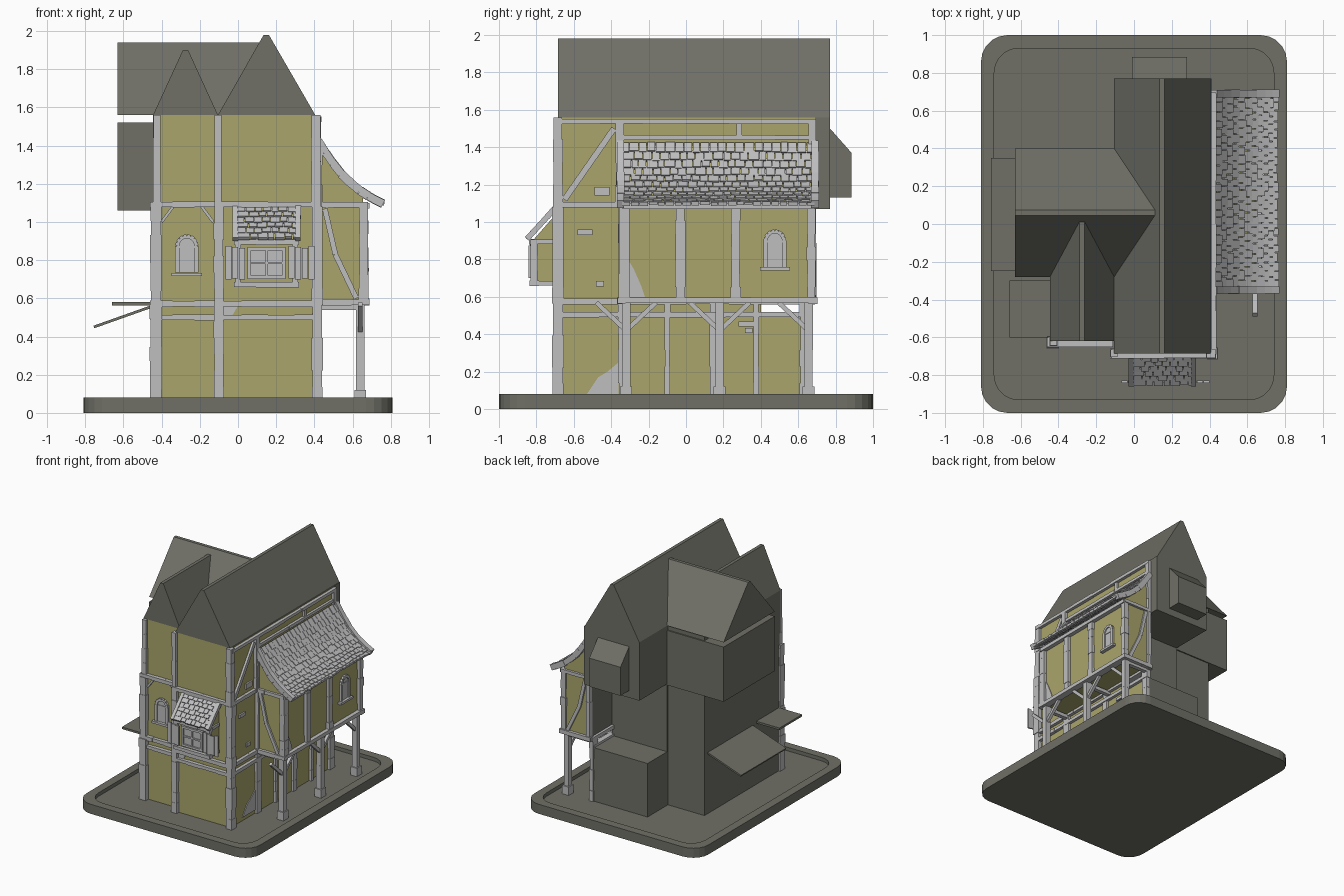
import bpy, bmesh, math, random
from mathutils import Vector, Matrix

random.seed(4)
if "Cube" in bpy.data.objects:
    bpy.data.objects.remove(bpy.data.objects["Cube"])


def material(name, rgb):
    m = bpy.data.materials.new(name)
    m.use_nodes = True
    m.diffuse_color = (*rgb, 1)
    m.node_tree.nodes["Principled BSDF"].inputs["Base Color"].default_value = (*rgb, 1)
    return m


SLATE = material("dark slate", (0.16, 0.16, 0.135))
PLASTER = material("ochre plaster", (0.40, 0.375, 0.15))
TRIM = material("pale trim", (0.52, 0.52, 0.53))
X, Y, Z = Vector((1, 0, 0)), Vector((0, 1, 0)), Vector((0, 0, 1))


def finish(name, bm, *mats, rule=None):
    bmesh.ops.recalc_face_normals(bm, faces=bm.faces)
    if rule:
        for f in bm.faces:
            f.normal_update()
            f.material_index = int(rule(f.normal))
    me = bpy.data.meshes.new(name)
    bm.to_mesh(me)
    bm.free()
    for m in mats:
        me.materials.append(m)
    ob = bpy.data.objects.new(name, me)
    bpy.context.collection.objects.link(ob)
    return ob


def add_box(bm, lo, hi):
    lo, hi = Vector(lo), Vector(hi)
    mat = Matrix.Translation((lo + hi) / 2) @ Matrix.Diagonal((*(hi - lo), 1))
    bmesh.ops.create_cube(bm, size=1, matrix=mat)


def add_bar(bm, a, b, w, d, normal, n=1, rough=0.0):
    """Row of n blocks from a to b, w wide, d deep along the normal."""
    a, b = Vector(a), Vector(b)
    t = (b - a).normalized()
    side = normal.cross(t).normalized()
    out = t.cross(side)
    for i in range(n):
        p, q = a.lerp(b, i / n), a.lerp(b, (i + 1) / n)
        k = 1 + random.uniform(-rough, rough)
        rot = Matrix((side, out, t)).transposed().to_4x4()
        size = Matrix.Diagonal((w * k, d * k, (q - p).length, 1))
        bmesh.ops.create_cube(bm, size=1, matrix=Matrix.Translation((p + q) / 2) @ rot @ size)


def add_prism(bm, pts, direction):
    vs = [bm.verts.new(p) for p in pts]
    f = bm.faces.new(vs)
    ext = bmesh.ops.extrude_face_region(bm, geom=[f], use_keep_orig=True)
    bmesh.ops.translate(bm, vec=direction,
                        verts=[v for v in ext["geom"] if isinstance(v, bmesh.types.BMVert)])


def prism(name, pts, direction, *mats, rule=None):
    bm = bmesh.new()
    add_prism(bm, pts, direction)
    return finish(name, bm, *mats, rule=rule)


def box(name, lo, hi, *mats, rule=None):
    bm = bmesh.new()
    add_box(bm, lo, hi)
    return finish(name, bm, *mats, rule=rule)


def bars(name, rows, normal, mat=TRIM):
    """rows: start, end, width, depth, block count, roughness"""
    bm = bmesh.new()
    for a, b, w, d, n, rough in rows:
        add_bar(bm, a, b, w, d, normal, n, rough)
    return finish(name, bm, mat)


# Base tray with rounded corners and a sunken floor
def rounded(hx, hy, r, z):
    return [(sx * (hx - r) + r * math.cos(t), sy * (hy - r) + r * math.sin(t), z)
            for sx, sy, s in ((1, 1, 0), (-1, 1, 1), (-1, -1, 2), (1, -1, 3))
            for t in [math.pi / 2 * (s + i / 5) for i in range(6)]]


bm = bmesh.new()
add_prism(bm, rounded(0.81, 1, 0.14, 0), Z * 0.08)
top = max(bm.faces, key=lambda f: f.calc_center_median().z)
inner = bmesh.ops.extrude_face_region(bm, geom=[top])
bmesh.ops.delete(bm, geom=[top], context='FACES_ONLY')
ring = [v for v in inner["geom"] if isinstance(v, bmesh.types.BMVert)]
for v in ring:
    v.co.x *= 0.74 / 0.81
    v.co.y *= 0.93
cap = [f for f in inner["geom"] if isinstance(f, bmesh.types.BMFace)]
sunk = bmesh.ops.extrude_face_region(bm, geom=cap)
bmesh.ops.delete(bm, geom=cap, context='FACES_ONLY')
bmesh.ops.translate(bm, vec=(0, 0, -0.03),
                    verts=[v for v in sunk["geom"] if isinstance(v, bmesh.types.BMVert)])
finish("base_tray", bm, SLATE)

# Building blocks: plaster on the front and the model's left, slate elsewhere
faced = lambda n: n.y < -0.5 or n.x > 0.5
front_only = lambda n: n.y < -0.5
for name, lo, hi, rule in (
        ("main_ground_floor", (-0.105, -0.68, 0.05), (0.41, 0.66, 0.5), faced),
        ("main_middle_floor", (-0.105, -0.68, 0.5), (0.41, 0.40, 1.07), faced),
        ("main_upper_floor", (-0.105, -0.68, 1.07), (0.41, 0.69, 1.56), faced),
        ("front_wing", (-0.445, -0.62, 0.05), (-0.105, 0.39, 1.56), front_only)):
    box(name, lo, hi, SLATE, PLASTER, rule=rule)
box("upper_rear_overhang", (-0.105, 0.69, 1.07), (0.41, 0.77, 1.56), SLATE)
box("side_overhang", (-0.63, -0.28, 1.06), (-0.105, 0.40, 1.52), SLATE)
prism("rear_bay", [(-0.01, 0.77, 1.13), (-0.01, 0.885, 1.13), (-0.01, 0.885, 1.37), (-0.01, 0.77, 1.5)],
      X * 0.29, SLATE)


# Steep roofs with a narrow flat ridge
def roof_section(lo, hi, ridge, top):
    return ((lo, 1.56), (hi, 1.56), (ridge + 0.014, top), (ridge - 0.014, top))


prism("main_roof", [(x, -0.685, z) for x, z in roof_section(-0.105, 0.405, 0.148, 1.98)], Y * 1.455, SLATE)
prism("front_wing_roof", [(x, -0.62, z) for x, z in roof_section(-0.445, -0.105, -0.275, 1.9)], Y * 0.645, SLATE)
prism("side_roof", [(-0.63, y, z) for y, z in roof_section(-0.28, 0.40, 0.06, 1.94)], X * 0.74, SLATE)

# Side awnings
bars("sloped_awning", [((-0.755, 0.05, 0.45), (-0.445, 0.05, 0.56), 0.6, 0.014, 1, 0)], Z, SLATE)
box("flat_awning", (-0.66, -0.60, 0.563), (-0.445, -0.30, 0.58), SLATE)

# Lean-to room
curve = [(0.42, 1.42), (0.48, 1.325), (0.55, 1.235), (0.63, 1.165), (0.70, 1.12), (0.76, 1.09)]
prism("lean_to_room", [(x, -0.345, z) for x, z in
                       [(0.41, 0.58), (0.655, 0.58), (0.655, 1.13)] + [(x, z - 0.02) for x, z in curve[2::-1]]
                       + [(0.41, 1.4)]], Y * 1.025, SLATE, PLASTER, rule=lambda n: n.x > -0.5)


def on_curve(t):
    s = min(t, 0.9999) * (len(curve) - 1)
    i = int(s)
    return Vector(curve[i]).lerp(Vector(curve[i + 1]), s - i)


# Shingled roofs: rows of jittered tiles following a path
def shingles(name, path, along, start, length, rows, cols, thick):
    bm = bmesh.new()
    for r in range(rows):
        a, b = path(r / rows), path((r + 1.25) / rows)
        t = (b - a).normalized()
        normal = t.cross(along)
        normal *= 1 if normal.z > 0 else -1
        edges = [start] + [start + length * (c + 0.5 * (r % 2) + random.uniform(-0.15, 0.15)) / cols
                           for c in range(1, cols)] + [start + length]
        for s, e in zip(edges, edges[1:]):
            mid = along * (s + e) / 2
            add_bar(bm, a + mid, b + mid + normal * 0.008 + t * random.uniform(-0.008, 0.004),
                    e - s - 0.004, thick * random.uniform(0.8, 1.2), normal)
    return finish(name, bm, TRIM)


def lean_path(t):
    p = on_curve(t)
    return Vector((p.x, 0, p.y))


shingles("lean_to_shingles", lean_path, Y, -0.345, 1.035, 11, 22, 0.018)
edge = [lean_path(i / 8) + Z * 0.005 for i in range(9)]
for name, y in (("lean_to_front_verge", -0.35), ("lean_to_rear_verge", 0.69)):
    bars(name, [(a + Y * y, b + Y * y, 0.04, 0.045, 1, 0.1) for a, b in zip(edge, edge[1:])], Z)
box("lean_to_eave_beam", (0.655, -0.34, 1.07), (0.69, 0.69, 1.1), TRIM)

# Front timber frame
A, B = -0.685, -0.625
rows = [((-0.425, B, 1.08), (-0.425, B, 1.56), 0.04, 0.04, 4, 0.1),
        ((-0.43, B, 0.05), (-0.43, B, 1.08), 0.058, 0.06, 14, 0.14),
        ((-0.105, A, 1.08), (-0.105, A, 1.56), 0.038, 0.04, 4, 0.1),
        ((-0.1, A, 0.05), (-0.1, A, 1.08), 0.052, 0.05, 12, 0.14),
        ((0.408, A, 1.08), (0.408, A, 1.56), 0.05, 0.05, 4, 0.08),
        ((0.415, A, 0.05), (0.415, A, 1.08), 0.055, 0.06, 12, 0.12),
        ((-0.34, B, 1.08), (-0.40, B, 1.0), 0.015, 0.02, 1, 0),
        ((-0.19, B, 1.08), (-0.13, B, 1.0), 0.015, 0.02, 1, 0)]
for z, w in ((1.092, 0.028), (0.572, 0.032), (0.5, 0.028)):
    rows += [((-0.46, B, z), (-0.11, B, z), w, 0.05, 3, 0.1),
             ((-0.12, A, z), (0.435, A, z), w, 0.05, 4, 0.1)]
bars("front_timber_frame", rows, Y)

# Side timber frame of the main block
S = 0.413
rows = [((S, y, 1.08), (S, y, 1.55), 0.045, 0.045, 4, 0.1) for y in (-0.355, 0.675)]
rows += [((S, y, 0.05), (S, y, 0.58), w, 0.035, 6, 0.15)
         for y, w in ((-0.33, 0.06), (-0.1, 0.028), (0.15, 0.05), (0.375, 0.03), (0.64, 0.06))]
rows += [((S, -0.69, z), (S, e, z), w, 0.045, 6, 0.1)
         for z, e, w in ((1.538, 0.69, 0.025), (1.092, -0.345, 0.03), (0.575, 0.69, 0.03), (0.505, 0.66, 0.028))]
rows += [((S, -0.345, 1.452), (S, 0.68, 1.452), 0.025, 0.035, 5, 0.1),
         ((S, 0.285, 1.45), (S, 0.285, 1.53), 0.028, 0.03, 1, 0),
         ((S, -0.65, 1.12), (S, -0.385, 1.5), 0.032, 0.03, 1, 0)]
bars("side_timber_frame", rows, X)

# Lean-to frame, posts and braces
L = 0.658
rows = [((L, y, 0.58), (L, y, 1.08), w, 0.045, 7, 0.14)
        for y, w in ((-0.33, 0.055), (-0.03, 0.05), (0.265, 0.05), (0.67, 0.045))]
rows += [((L, -0.36, 0.582), (L, 0.70, 0.582), 0.032, 0.06, 6, 0.1)]
for y in (-0.32, 0.18, 0.655):
    rows += [((0.64, y, 0.05), (0.64, y, 0.58), 0.045, 0.045, 2, 0.04),
             ((0.64, y, 0.05), (0.64, y, 0.12), 0.065, 0.06, 1, 0)]
    for s in (-1, 1):
        if abs(y + s * 0.15) < 0.6:
            rows.append(((0.64, y, 0.42), (0.64, y + s * 0.16, 0.57), 0.025, 0.025, 1, 0))
bars("lean_to_side_frame", rows, X)
rows = []
for y in (-0.345, 0.68):
    rows += [((0.40, y, 0.58), (0.69, y, 0.58), 0.032, 0.045, 3, 0.1),
             ((0.41, y, 1.09), (0.68, y, 1.09), 0.028, 0.04, 3, 0.1),
             ((0.425, y, 0.58), (0.425, y, 1.4), 0.035, 0.035, 8, 0.12),
             ((0.455, y, 1.07), (0.51, y, 0.83), 0.028, 0.03, 1, 0),
             ((0.51, y, 0.83), (0.62, y, 0.6), 0.028, 0.03, 1, 0)]
bars("lean_to_end_frames", rows, Y)
bars("lean_to_floor_beams", [((0.41, y, 0.555), (0.65, y, 0.555), 0.035, 0.03, 1, 0)
                             for y in (-0.32, 0.18, 0.655)], Z)


# Arched windows: pane, jambs, arch stones and sill
def arched_window(name, centre, u, out):
    c = Vector(centre)
    arc = [c + u * (0.05 * math.cos(t)) + Z * (0.06 + 0.05 * math.sin(t))
           for t in [math.pi * i / 8 for i in range(9)]]
    pts = [c + u * 0.05 - Z * 0.08] + arc + [c - u * 0.05 - Z * 0.08]
    bm = bmesh.new()
    add_prism(bm, pts, out * 0.008)
    for a, b in zip(pts, pts[1:]):
        add_bar(bm, a, b, 0.022, 0.035, out)
    add_bar(bm, c - u * 0.08 - Z * 0.09, c + u * 0.08 - Z * 0.09, 0.018, 0.06, out)
    add_bar(bm, c - u * 0.05 + Z * 0.055, c + u * 0.05 + Z * 0.055, 0.01, 0.025, out)
    finish(name, bm, TRIM)


arched_window("front_arched_window", (-0.268, -0.62, 0.815), X, -Y)
arched_window("side_arched_window", (0.655, 0.475, 0.84), Y, X)

# Bay window with its tiled hood and shutters
box("bay_body", (0.0, -0.81, 0.66), (0.30, -0.68, 0.9), PLASTER)
prism("bay_hood_gable", [(0.0, -0.68, 0.9), (0.0, -0.82, 0.9), (0.0, -0.68, 1.06)], X * 0.3, PLASTER)
shingles("bay_shingles", lambda t: Vector((0, -0.69 - 0.15 * t, 1.08 - 0.165 * t)),
         X, -0.005, 0.31, 6, 7, 0.015)
rows = [((x, -0.69, 1.085), (x, -0.85, 0.91), 0.028, 0.03, 3, 0.05) for x in (-0.015, 0.315)]
bars("bay_verges", rows, Z)
F = -0.812
rows = [((-0.02, F, z), (0.32, F, z), 0.028, 0.05, 3, 0.08) for z in (0.672, 0.895)]
rows += [((x, F, 0.66), (x, F, 0.9), 0.03, 0.04, 3, 0.08) for x in (0.0, 0.30)]
rows += [((0.05, F, z), (0.25, F, z), 0.018, 0.04, 1, 0) for z in (0.71, 0.86)]
rows += [((x, F, 0.71), (x, F, 0.86), 0.018, 0.04, 1, 0) for x in (0.06, 0.24)]
rows += [((0.15, F, 0.71), (0.15, F, 0.86), 0.012, 0.03, 1, 0), ((0.07, F, 0.785), (0.23, F, 0.785), 0.012, 0.03, 1, 0)]
rows += [((x, -0.835, 0.70 + 0.005 * (i % 2)), (x, -0.835, 0.875 - 0.006 * (i % 3)), 0.032, 0.012, 1, 0)
         for i, x in enumerate((-0.05, -0.015, 0.02, 0.28, 0.315, 0.35, 0.385))]
bars("bay_frame_and_shutters", rows, Y)
box("bay_pane", (0.06, -0.818, 0.71), (0.24, -0.81, 0.86), TRIM)
rows = [((x, -0.82, z), (x, -0.69, z), 0.025, 0.025, 1, 0) for x in (0.0, 0.30) for z in (0.672, 0.895)]
bars("bay_side_rails", rows, Z)

# Exposed bricks and broken plaster patches
bm = bmesh.new()
for y, z, w, h in ((-0.54, 0.945, 0.08, 0.028), (-0.46, 0.67, 0.045, 0.03), (-0.45, 1.165, 0.08, 0.045),
                   (0.32, 0.455, 0.08, 0.025), (0.335, 0.42, 0.04, 0.025)):
    add_box(bm, (0.405, y - w / 2, z - h / 2), (0.423, y + w / 2, z + h / 2))
finish("exposed_bricks", bm, TRIM)
bm = bmesh.new()
for x, pts in ((0.655, ((-0.31, 0.6), (-0.22, 0.6), (-0.24, 0.66), (-0.28, 0.75), (-0.31, 0.8))),
               (0.41, ((-0.53, 0.08), (-0.36, 0.08), (-0.36, 0.25), (-0.42, 0.2), (-0.47, 0.17)))):
    add_prism(bm, [(x, y, z) for y, z in pts], X * 0.006)
add_prism(bm, [(-0.08, -0.68, 0.51), (-0.03, -0.68, 0.51), (0.0, -0.68, 0.56), (-0.08, -0.68, 0.56)], Y * -0.006)
finish("broken_plaster", bm, TRIM)
